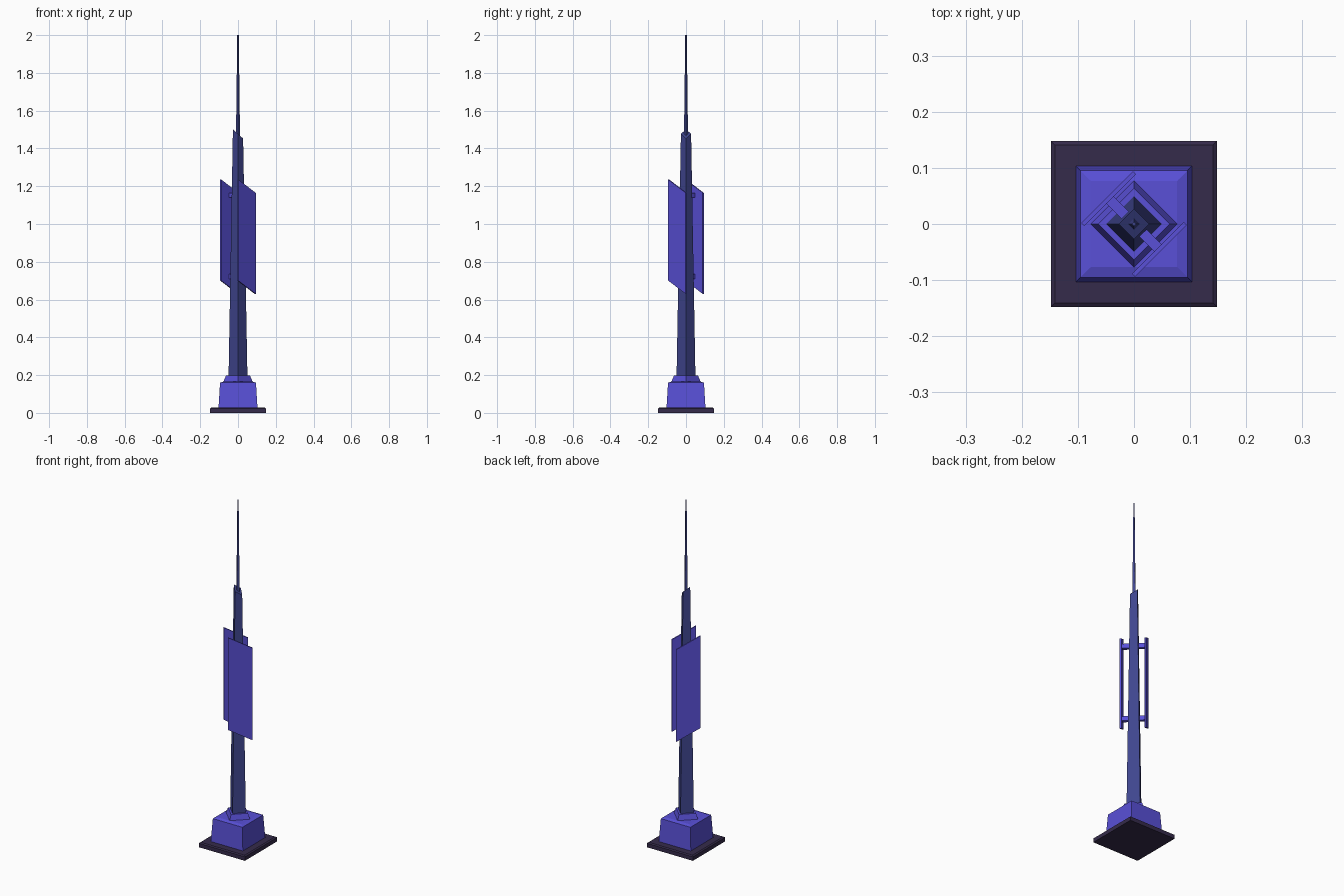
import bpy, bmesh, math
from mathutils import Vector

if "Cube" in bpy.data.objects:
    bpy.data.objects.remove(bpy.data.objects["Cube"])


def material(name, rgb):
    m = bpy.data.materials.new(name)
    m.diffuse_color = (*rgb, 1)
    m.use_nodes = True
    m.node_tree.nodes["Principled BSDF"].inputs["Base Color"].default_value = m.diffuse_color
    return m


DARK = material("dark_base", (0.036, 0.024, 0.07))
VIOLET = material("violet", (0.10, 0.08, 0.68))
NAVY = material("mast_blue", (0.05, 0.06, 0.27))


def finish(name, bm, mat):
    bmesh.ops.recalc_face_normals(bm, faces=bm.faces)
    me = bpy.data.meshes.new(name)
    bm.to_mesh(me)
    bm.free()
    me.materials.append(mat)
    ob = bpy.data.objects.new(name, me)
    bpy.context.collection.objects.link(ob)
    return ob


def tower(name, profile, mat, diamond=False, slope=0.0):
    """Stack of square rings (half size, z); slope tilts the top ring along x."""
    bm = bmesh.new()
    rings = []
    for i, (r, z) in enumerate(profile):
        ring = []
        for k in range(4):
            a = math.pi / 2 * k + (0 if diamond else math.pi / 4)
            d = r if diamond else r * math.sqrt(2)
            x, y = d * math.cos(a), d * math.sin(a)
            dz = slope * x if i == len(profile) - 1 else 0
            ring.append(bm.verts.new((x, y, z + dz)))
        rings.append(ring)
    for a, b in zip(rings, rings[1:]):
        for k in range(4):
            n = (k + 1) % 4
            bm.faces.new((a[k], a[n], b[n], b[k]))
    bm.faces.new(rings[0])
    bm.faces.new(rings[-1])
    return finish(name, bm, mat)


ALONG = Vector((1, 1, 0)).normalized()
OUT = Vector((1, -1, 0)).normalized()


def slab(name, length, out_a, out_b, z0, z1, drop, mat):
    """Box along the diagonal whose far end is lowered by drop."""
    bm = bmesh.new()
    bmesh.ops.create_cube(bm, size=1)
    for v in bm.verts:
        u, w, t = v.co
        p = ALONG * (u * length) + OUT * (out_a if w < 0 else out_b)
        p.z = (z0 if t < 0 else z1) - drop * u
        v.co = p
    return finish(name, bm, mat)


# stepped foot
tower("base_plate", [(0.148, 0), (0.148, 0.023), (0.141, 0.028)], DARK)
tower("pedestal", [(0.103, 0.028), (0.095, 0.16), (0.077, 0.166)], VIOLET)
tower("collar", [(0.078, 0.163), (0.064, 0.197)], VIOLET, diamond=True)

# tapered mast with a slanted top, and the needle above it
tower("mast", [(0.05, 0.19), (0.027, 1.477)], NAVY, diamond=True, slope=-0.9)
tower("spire", [(0.011, 1.44), (0.004, 2.0)], NAVY, diamond=True)

# slanted panels on both sides, each held by two struts
for side, tag in ((1, "front"), (-1, "back")):
    slab(f"{tag}_panel", 0.13, side * 0.060, side * 0.068, 0.665, 1.2, 0.07, VIOLET)
    for z, level in ((0.722, "lower"), (1.152, "upper")):
        slab(f"{tag}_{level}_strut", 0.018, side * 0.01, side * 0.062,
             z - 0.013, z + 0.013, 0, VIOLET)
